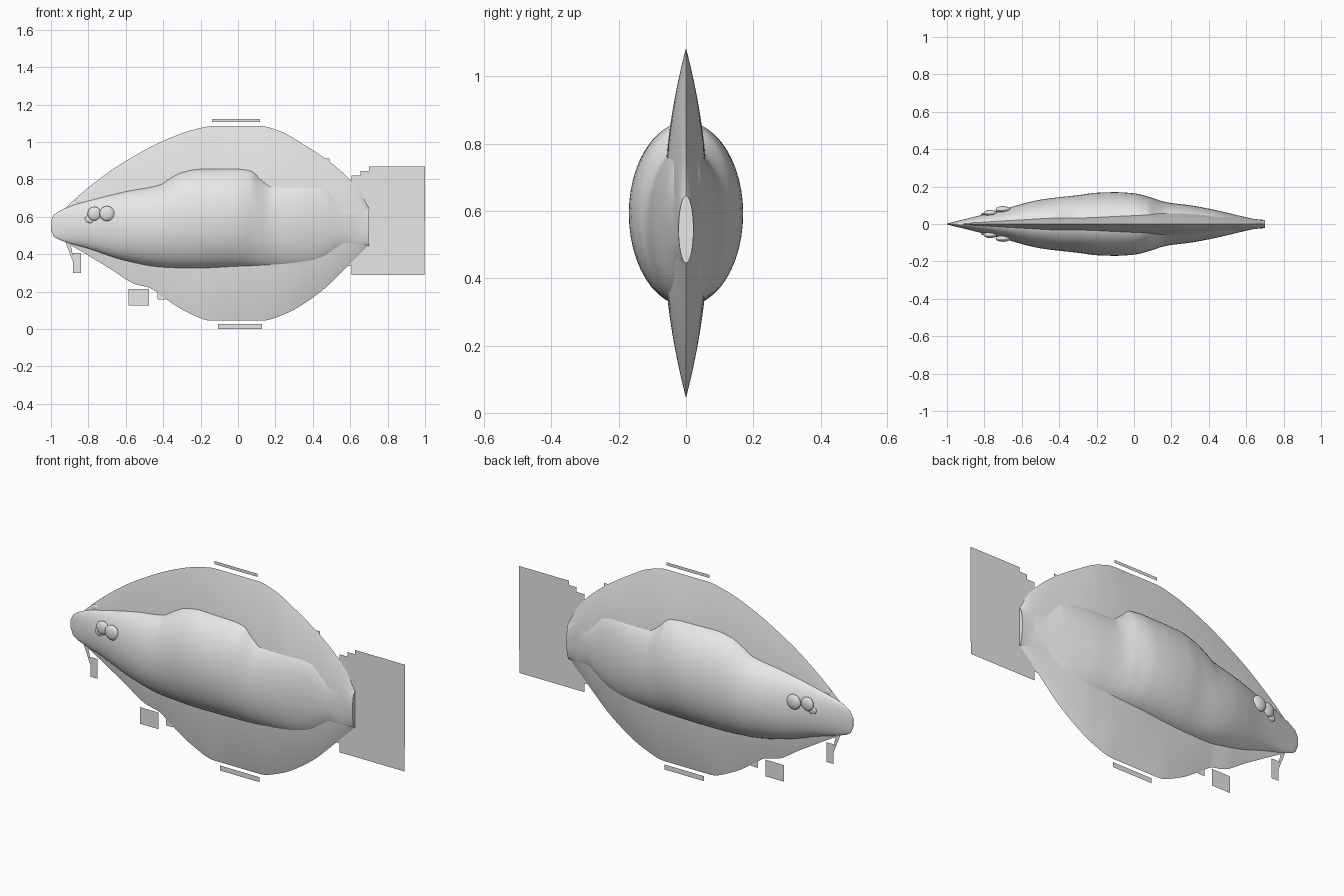
import bpy, bmesh, math

if "Cube" in bpy.data.objects:
    bpy.data.objects.remove(bpy.data.objects["Cube"])

grey = bpy.data.materials.new("plain grey")
grey.diffuse_color = (0.8, 0.8, 0.8, 1)
grey.use_nodes = True
grey.node_tree.nodes["Principled BSDF"].inputs["Base Color"].default_value = grey.diffuse_color


def curve(*pts):
    """Smooth monotone interpolation through (x, value) points."""
    xs, ys = [p[0] for p in pts], [p[1] for p in pts]
    n = len(xs)
    d = [(ys[i + 1] - ys[i]) / (xs[i + 1] - xs[i]) for i in range(n - 1)]
    m = [d[0]]
    for i in range(1, n - 1):
        a, b = d[i - 1], d[i]
        m.append(2 * a * b / (a + b) if a * b > 0 else 0)
    m.append(d[-1])

    def f(x):
        x = min(max(x, xs[0]), xs[-1])
        i = max(k for k in range(n - 1) if xs[k] <= x)
        h = xs[i + 1] - xs[i]
        t = (x - xs[i]) / h
        return ((2*t**3 - 3*t*t + 1) * ys[i] + (t**3 - 2*t*t + t) * h * m[i]
                + (3*t*t - 2*t**3) * ys[i + 1] + (t**3 - t*t) * h * m[i + 1])
    return f


def finish(name, bm, smooth=True):
    bmesh.ops.remove_doubles(bm, verts=bm.verts, dist=0.00005)
    if smooth:
        bmesh.ops.recalc_face_normals(bm, faces=bm.faces)
    me = bpy.data.meshes.new(name)
    bm.to_mesh(me)
    bm.free()
    ob = bpy.data.objects.new(name, me)
    bpy.context.collection.objects.link(ob)
    me.materials.append(grey)
    for p in me.polygons:
        p.use_smooth = smooth
    if smooth:
        bpy.ops.object.select_all(action='DESELECT')
        ob.select_set(True)
        bpy.context.view_layer.objects.active = ob
        bpy.ops.object.shade_smooth_by_angle(angle=math.radians(40))
    return ob


def loft(name, rings):
    bm = bmesh.new()
    loops = [[bm.verts.new(p) for p in r] for r in rings]
    n = len(loops[0])
    for a, b in zip(loops, loops[1:]):
        for i in range(n):
            j = (i + 1) % n
            bm.faces.new((a[i], a[j], b[j], b[i]))
    for end in (loops[0], loops[-1]):
        bm.faces.new(end)
    return finish(name, bm)


# Disc-shaped fin: rim heights and thickness along the length
rim_top = curve((-0.93, 0.64), (-0.82, 0.74), (-0.63, 0.88), (-0.39, 1.01), (-0.24, 1.065),
                (-0.13, 1.085), (0.12, 1.085), (0.22, 1.06), (0.33, 1.0), (0.52, 0.87),
                (0.64, 0.75), (0.7, 0.645))
rim_low = curve((-0.93, 0.47), (-0.82, 0.405), (-0.68, 0.32), (-0.55, 0.24), (-0.47, 0.22),
                (-0.42, 0.185), (-0.28, 0.095), (-0.145, 0.045), (0.13, 0.045), (0.25, 0.08),
                (0.43, 0.19), (0.6, 0.35), (0.7, 0.45))
fin_t = curve((-0.93, 0.008), (-0.5, 0.035), (-0.2, 0.052), (0.1, 0.068), (0.3, 0.066),
              (0.5, 0.045), (0.7, 0.02))


def fin_half(x, z):
    top, low = rim_top(x), rim_low(x)
    s = (2 * z - top - low) / (top - low)
    return fin_t(x) * max(0, 1 - s * s)


rings = []
for k in range(101):
    x = -0.93 + 1.63 * k / 100
    top, low = rim_top(x), rim_low(x)
    ring = []
    for i in range(64):
        a = 2 * math.pi * i / 64
        s, side = math.cos(a), math.sin(a)
        y = fin_t(x) * (1 - s * s) * (1 if side > 0 else -1)
        ring.append((x, y, (top + low) / 2 + s * (top - low) / 2))
    rings.append(ring)
loft("disc_fin", rings)

# Body: visible upper and lower lines, and half width
body_top = curve((-1, 0.58), (-0.985, 0.61), (-0.9, 0.655), (-0.8, 0.685), (-0.6, 0.735),
                 (-0.42, 0.77), (-0.37, 0.80), (-0.3, 0.837), (-0.2, 0.855), (0, 0.855),
                 (0.07, 0.845), (0.12, 0.80), (0.18, 0.76), (0.4, 0.755), (0.47, 0.74),
                 (0.52, 0.69), (0.57, 0.652), (0.63, 0.665), (0.7, 0.645))
body_low = curve((-1, 0.53), (-0.985, 0.495), (-0.93, 0.468), (-0.8, 0.43), (-0.6, 0.365),
                 (-0.4, 0.33), (-0.25, 0.325), (0, 0.335), (0.2, 0.345), (0.35, 0.36),
                 (0.45, 0.385), (0.52, 0.43), (0.57, 0.46), (0.63, 0.452), (0.7, 0.445))
body_w = curve((-1, 0.003), (-0.9, 0.027), (-0.8, 0.052), (-0.7, 0.078), (-0.6, 0.107),
               (-0.5, 0.13), (-0.4, 0.143), (-0.3, 0.154), (-0.2, 0.167), (-0.1, 0.17),
               (0, 0.164), (0.1, 0.139), (0.15, 0.122), (0.2, 0.112), (0.3, 0.10),
               (0.4, 0.082), (0.5, 0.06), (0.6, 0.036), (0.65, 0.026), (0.7, 0.022))

rings = []
for k in range(121):
    x = -1 + 1.7 * k / 120
    top, low, w = body_top(x), body_low(x), body_w(x)
    mid, half = (top + low) / 2, (top - low) / 2
    if x > -0.9 and x < 0.68:
        # grow the section so that it meets the fin surface at the visible lines
        def grow(z):
            r = min(fin_half(x, z) / w, 0.72)
            return 1 / math.sqrt(1 - r * r)
        up, down = half * grow(top), half * grow(low)
    else:
        up = down = half
    up = min(up, max(half, rim_top(x) - mid - 0.004)) if x > -0.9 else up
    down = min(down, max(half, mid - rim_low(x) - 0.004)) if x > -0.9 else down
    ring = []
    for i in range(48):
        a = 2 * math.pi * i / 48
        c = math.cos(a)
        ring.append((x, w * math.sin(a), mid + c * (up if c > 0 else down)))
    rings.append(ring)
loft("body", rings)


# Eyes and small bumps on the head, mirrored
def ball(name, loc, size):
    bm = bmesh.new()
    bmesh.ops.create_uvsphere(bm, u_segments=24, v_segments=14, radius=1)
    for v in bm.verts:
        v.co = [v.co[i] * size[i] + loc[i] for i in range(3)]
    finish(name, bm)


for side, label in ((-1, "right"), (1, "left")):
    ball("eye_" + label, (-0.70, side * 0.078, 0.617), (0.04, 0.017, 0.04))
    ball("front_eye_" + label, (-0.768, side * 0.059, 0.617), (0.036, 0.016, 0.037))
    ball("cheek_bump_" + label, (-0.79, side * 0.053, 0.588), (0.028, 0.008, 0.022))
ball("crown_bump", (-0.848, 0, 0.68), (0.023, 0.008, 0.02))
ball("crown_bump_small", (-0.81, 0, 0.672), (0.014, 0.012, 0.01))


# Flat sheets on the centre plane
def sheet(name, pts):
    bm = bmesh.new()
    bm.faces.new([bm.verts.new((x, 0, z)) for x, z in pts])
    finish(name, bm, smooth=False)


def box_sheet(name, x0, x1, z0, z1):
    sheet(name, [(x0, z0), (x1, z0), (x1, z1), (x0, z1)])


sheet("tail_sheet", [(0.607, 0.29), (0.997, 0.29), (1.0, 0.868), (0.70, 0.868), (0.70, 0.845),
                     (0.655, 0.845), (0.655, 0.82), (0.607, 0.82)])
box_sheet("tail_sheet_edge", 0.575, 0.607, 0.338, 0.42)
box_sheet("top_sheet", -0.14, 0.118, 1.107, 1.124)
box_sheet("bottom_sheet", -0.107, 0.128, 0.0, 0.027)
box_sheet("belly_sheet", -0.585, -0.477, 0.125, 0.215)
box_sheet("belly_sheet_small", -0.43, -0.39, 0.158, 0.22)
box_sheet("back_sheet_small", 0.46, 0.49, 0.86, 0.912)
box_sheet("chin_sheet", -0.883, -0.84, 0.30, 0.407)
sheet("chin_barbel", [(-0.925, 0.47), (-0.88, 0.355), (-0.876, 0.365), (-0.90, 0.47)])
